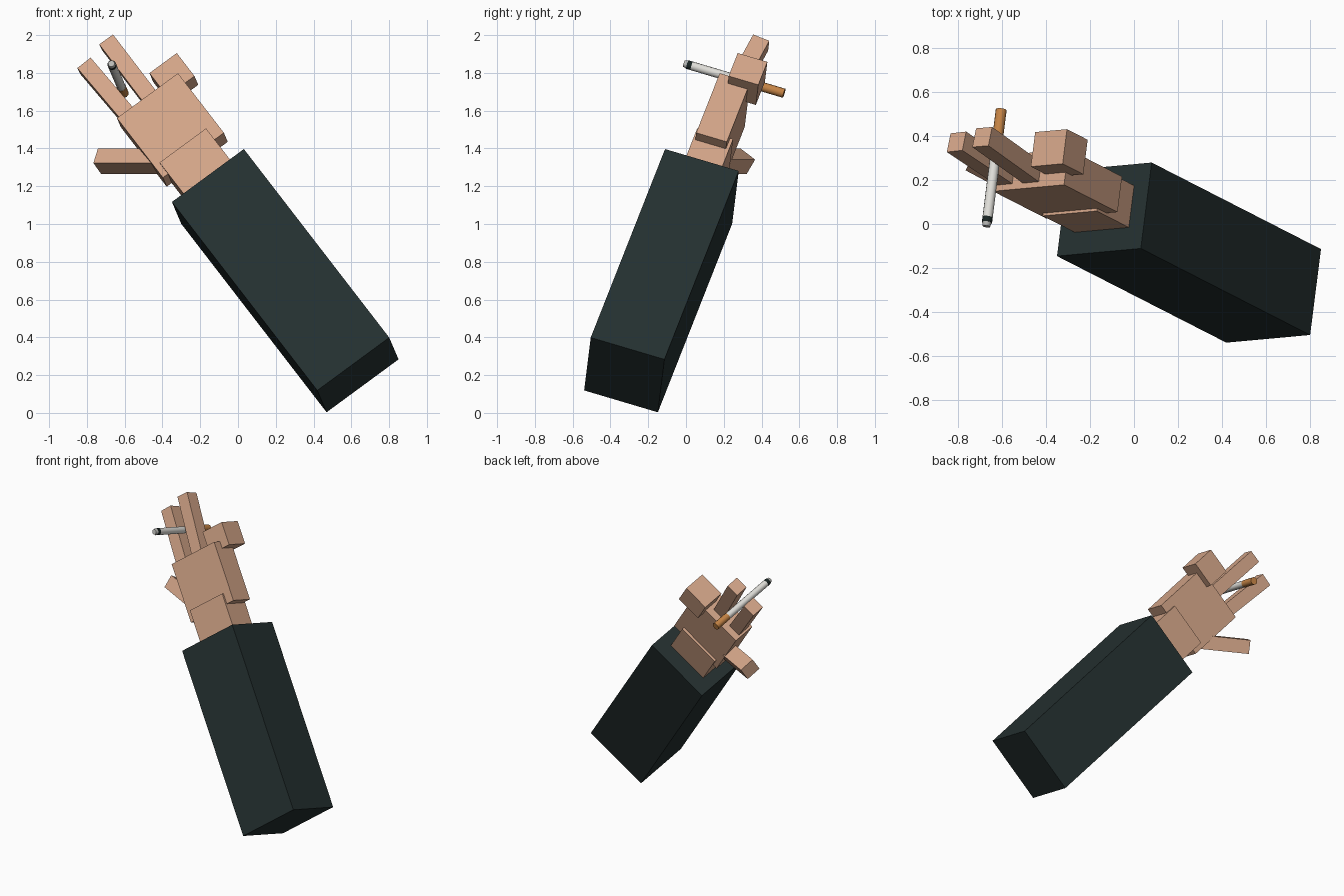
import bpy, bmesh, math
from mathutils import Vector, Matrix

cube = bpy.data.objects.get("Cube")
if cube:
    bpy.data.objects.remove(cube, do_unlink=True)


def material(name, rgb, rough=0.8):
    m = bpy.data.materials.new(name)
    m.use_nodes = True
    m.diffuse_color = (*rgb, 1)
    m.roughness = rough
    bsdf = m.node_tree.nodes["Principled BSDF"]
    bsdf.inputs["Base Color"].default_value = (*rgb, 1)
    bsdf.inputs["Roughness"].default_value = rough
    return m


SKIN = material("skin", (0.66, 0.38, 0.25))
CLOTH = material("dark_cloth", (0.018, 0.030, 0.030))
PAPER = material("white_paper", (0.75, 0.74, 0.70))
FILTER = material("orange_filter", (0.56, 0.23, 0.06))
CHAR = material("charred_black", (0.010, 0.018, 0.017))
ASH = material("grey_ash", (0.50, 0.50, 0.48))

# Arm frame: X across the hand, Y through it to the back, Z along the arm
along = Vector((-0.583, 0.298, 0.756)).normalized()
across = Vector((0.803, 0.074, 0.592))
across = (across - along * across.dot(along)).normalized()
through = along.cross(across)
ARM = Matrix.Translation((0.25, -0.13, 0.70)) @ Matrix((across, through, along)).transposed().to_4x4()


def add_object(name, bm, mat):
    bmesh.ops.recalc_face_normals(bm, faces=bm.faces)
    mesh = bpy.data.meshes.new(name)
    bm.to_mesh(mesh)
    bm.free()
    mesh.materials.append(mat)
    obj = bpy.data.objects.new(name, mesh)
    bpy.context.collection.objects.link(obj)
    return obj


def box(name, lo, hi, mat):
    """Box between two opposite corners in the arm frame."""
    lo, hi = Vector(lo), Vector(hi)
    bm = bmesh.new()
    bmesh.ops.create_cube(bm, size=1, matrix=ARM @ Matrix.Translation((lo + hi) / 2)
                          @ Matrix.Diagonal((*(hi - lo), 1)))
    return add_object(name, bm, mat)


def bar(name, base, tip, side, width, depth, mat):
    """Square bar between two world points; side gives its roll."""
    base, tip, side = Vector(base), Vector(tip), Vector(side)
    axis = (tip - base).normalized()
    side = (side - axis * side.dot(axis)).normalized()
    rot = Matrix((side, axis.cross(side), axis)).transposed().to_4x4()
    bm = bmesh.new()
    bmesh.ops.create_cube(bm, size=1, matrix=Matrix.Translation((base + tip) / 2) @ rot
                          @ Matrix.Diagonal((width, depth, (tip - base).length, 1)))
    return add_object(name, bm, mat)


def tube(name, start, end, r1, r2, mat):
    """Round piece lying through the hand, between two depths."""
    bm = bmesh.new()
    place = ARM @ Matrix.Translation((-0.052, (start + end) / 2, 1.441)) @ Matrix.Rotation(-math.pi / 2, 4, 'X')
    bmesh.ops.create_cone(bm, cap_ends=True, segments=12, radius1=r1, radius2=r2,
                          depth=end - start, matrix=place)
    obj = add_object(name, bm, mat)
    bpy.ops.object.select_all(action='DESELECT')
    obj.select_set(True)
    bpy.context.view_layer.objects.active = obj
    bpy.ops.object.shade_smooth_by_angle(angle=math.radians(40))
    return obj


# Sleeve, wrist, palm and the curled fingers
box("sleeve", (-0.237, -0.205, -0.66), (0.237, 0.205, 0.66), CLOTH)
box("wrist", (-0.153, -0.098, 0.60), (0.153, 0.102, 0.91), SKIN)
box("palm", (-0.187, -0.085, 0.836), (0.215, 0.085, 1.253), SKIN)
box("curled_fingers", (0.10, -0.025, 1.205), (0.28, 0.14, 1.366), SKIN)

# Two raised fingers, leaning back and slightly apart
for name, base, tip in (("index_finger", (-0.125, -0.018, 1.18), (-0.141, 0.031, 1.625)),
                        ("middle_finger", (0.022, -0.020, 1.18), (0.028, 0.031, 1.657))):
    bar(name, ARM @ Vector(base), ARM @ Vector(tip), across, 0.09, 0.093, SKIN)

# Thumb sticking out sideways
thumb_tip = Vector((-0.733, 0.305, 1.332))
thumb_axis = Vector((-0.88, 0.47, 0.0)).normalized()
bar("thumb", thumb_tip - thumb_axis * 0.38, thumb_tip, (0.24, 0.5, 0.83), 0.092, 0.105, SKIN)

# Cigarette held between the raised fingers
tube("ash_tip", -0.322, -0.303, 0.017, 0.022, ASH)
tube("burnt_ring", -0.303, -0.278, 0.0235, 0.0235, CHAR)
tube("paper_tube", -0.278, 0.115, 0.0235, 0.0235, PAPER)
tube("filter", 0.115, 0.235, 0.025, 0.025, FILTER)
